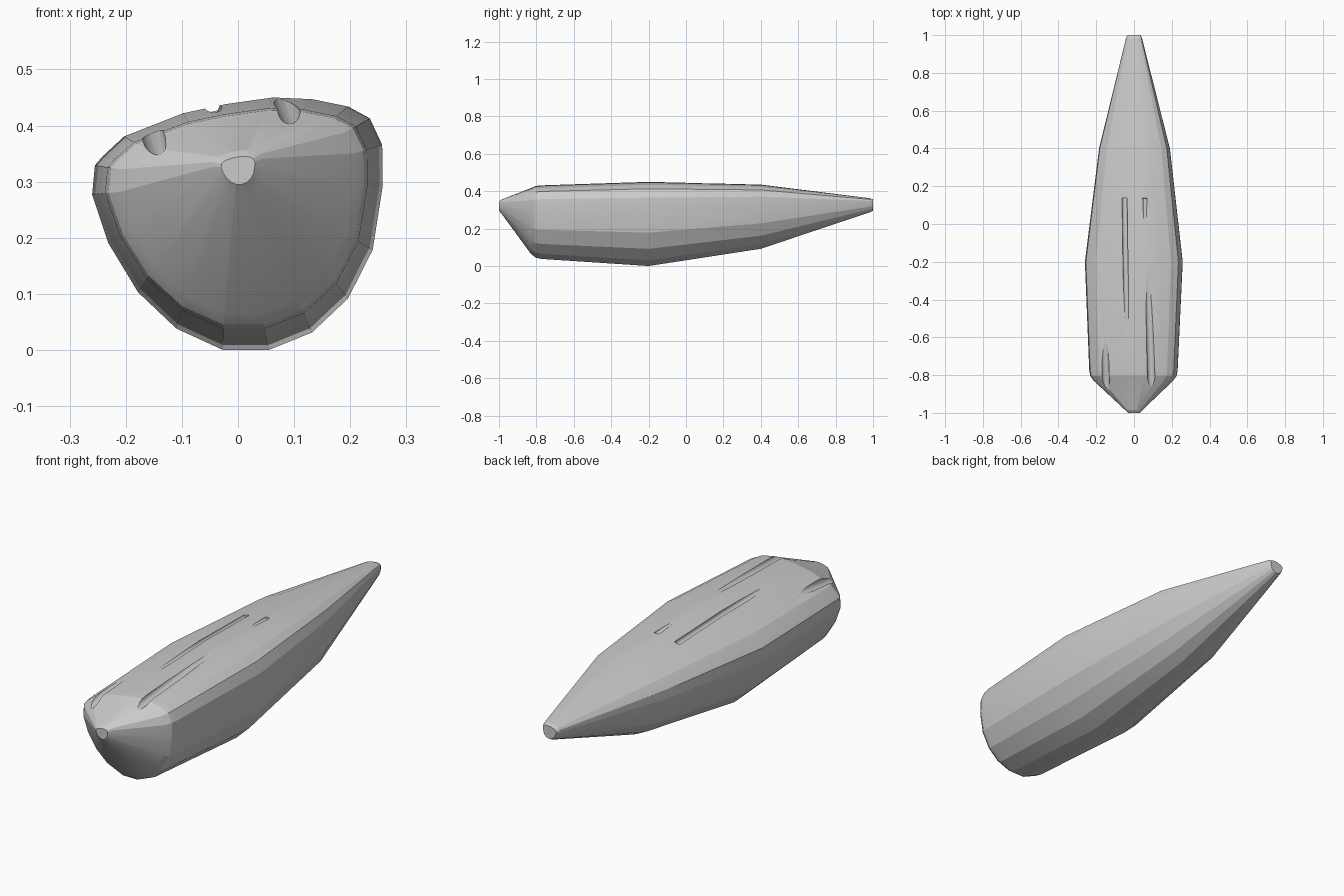
import bpy, bmesh
from mathutils import Vector
from mathutils.bvhtree import BVHTree
from math import radians

if "Cube" in bpy.data.objects:
    bpy.data.objects.remove(bpy.data.objects["Cube"])

# Widest cross-section (x, z), as seen from the front
SECTION = [(-.027, .003), (.055, .003), (.132, .034), (.196, .094), (.24, .18),
           (.258, .294), (.257, .366), (.235, .413), (.196, .434), (.132, .447),
           (.062, .45), (-.023, .438), (-.098, .422), (-.203, .381), (-.24, .347),
           (-.255, .33), (-.26, .278), (-.231, .192), (-.178, .105), (-.11, .041)]

# Stations along the body: y, x min, x max, z min, z max
STATIONS = [(-1.0, -.03, .03, .295, .345), (-.985, -.047, .045, .278, .356),
            (-.83, -.213, .207, .066, .416), (-.805, -.231, .225, .045, .427),
            (-.775, -.237, .231, .038, .431), (-.2, -.26, .258, 0, .45),
            (.4, -.185, .19, .092, .435), (.985, -.042, .042, .288, .362),
            (1.0, -.034, .034, .296, .355)]

# Hull lofted through the stations
bm = bmesh.new()
rings = []
for y, x0, x1, z0, z1 in STATIONS:
    rings.append([bm.verts.new((x0 + (x + .26) / .518 * (x1 - x0), y,
                                z0 + (z - .003) / .447 * (z1 - z0))) for x, z in SECTION])
n = len(SECTION)
for a, b in zip(rings, rings[1:]):
    for i in range(n):
        j = (i + 1) % n
        bm.faces.new((a[i], a[j], b[j], b[i]))
bm.faces.new(rings[0])
# Slightly dished tail end
tail = bm.faces.new(rings[-1])
bmesh.ops.inset_individual(bm, faces=[tail], thickness=.006, depth=-.004)
bmesh.ops.recalc_face_normals(bm, faces=bm.faces)
tree = BVHTree.FromBMesh(bm)
mesh = bpy.data.meshes.new("hull")
bm.to_mesh(mesh)
bm.free()
hull = bpy.data.objects.new("hull", mesh)
bpy.context.collection.objects.link(hull)


def top_z(x, y):
    return tree.ray_cast(Vector((x, y, 2)), Vector((0, 0, -1)))[0].z


def groove(shallow, deep, r, extra=0):
    """Cut a tilted round groove that fades out at its shallow end."""
    a = Vector((*shallow, top_z(*shallow) + r))
    b = Vector((*deep, top_z(*deep)))
    d = (b - a).normalized()
    a, b = a - d * .1, b + d * extra
    bpy.ops.mesh.primitive_cylinder_add(vertices=24, radius=r, depth=(b - a).length,
                                        location=(a + b) / 2,
                                        rotation=d.to_track_quat('Z', 'Y').to_euler())
    cutter = bpy.context.object
    cutter.name = "groove_cutter"
    cutter.hide_render = True
    bpy.context.view_layer.objects.active = hull
    mod = hull.modifiers.new("groove", 'BOOLEAN')
    mod.operation, mod.solver, mod.object = 'DIFFERENCE', 'EXACT', cutter
    bpy.ops.object.modifier_apply(modifier=mod.name)
    bpy.data.objects.remove(cutter)


# Four grooves along the top
groove((-.04, -.55), (-.05, .137), .014)
groove((.058, 0), (.057, .137), .011)
groove((.075, -.28), (.09, -.78), .02, .15)
groove((-.157, -.64), (-.15, -.81), .02, .12)

bpy.ops.object.select_all(action='DESELECT')
hull.select_set(True)
bpy.context.view_layer.objects.active = hull
bpy.ops.object.shade_smooth_by_angle(angle=radians(14))
